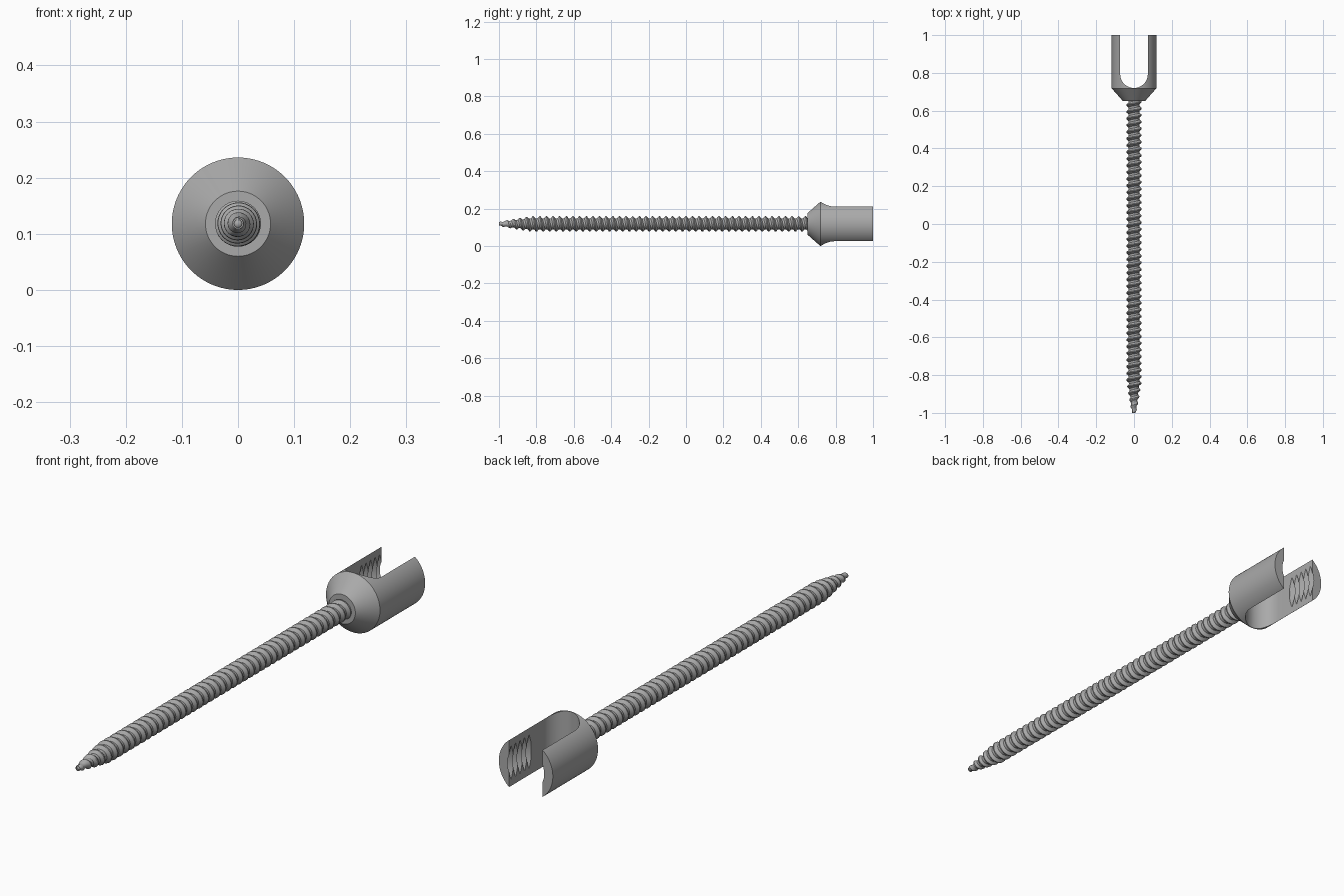
import bpy, bmesh, math
from mathutils import Matrix

AXIS_Z = 0.118          # height of the screw axis
SLOT = 0.073            # half width of the rod slot

cube = bpy.data.objects.get("Cube")
if cube:
    bpy.data.objects.remove(cube)

steel = bpy.data.materials.new("grey_steel")
steel.use_nodes = True
GREY = (0.4, 0.4, 0.4, 1)
steel.diffuse_color = GREY
steel.node_tree.nodes["Principled BSDF"].inputs["Base Color"].default_value = GREY


def finish(bm, name):
    bmesh.ops.recalc_face_normals(bm, faces=bm.faces)
    mesh = bpy.data.meshes.new(name)
    bm.to_mesh(mesh)
    bm.free()
    mesh.materials.append(steel)
    obj = bpy.data.objects.new(name, mesh)
    bpy.context.collection.objects.link(obj)
    return obj


def select(obj):
    bpy.ops.object.select_all(action="DESELECT")
    obj.select_set(True)
    bpy.context.view_layer.objects.active = obj


def smooth(obj):
    select(obj)
    bpy.ops.object.shade_smooth_by_angle(angle=math.radians(30))


def lathe(name, profile, sides=96):
    """Closed solid turned around the screw axis from (radius, y) pairs."""
    bm = bmesh.new()
    rings = []
    for r, y in profile:
        angles = [math.tau * i / sides for i in range(sides)]
        rings.append([bm.verts.new((r * math.sin(a), y, AXIS_Z + r * math.cos(a))) for a in angles])
    for a, b in zip(rings, rings[1:]):
        for i in range(sides):
            k = (i + 1) % sides
            bm.faces.new((a[i], a[k], b[k], b[i]))
    bm.faces.new(rings[0])
    bm.faces.new(rings[-1])
    return finish(bm, name)


def cut(obj, cutter):
    mod = obj.modifiers.new("cut", "BOOLEAN")
    mod.operation = "DIFFERENCE"
    mod.solver = "EXACT"
    mod.object = cutter
    select(obj)
    bpy.ops.object.modifier_apply(modifier=mod.name)
    bpy.data.objects.remove(cutter)


# Tulip head: cone and cylinder
head = lathe("tulip_head", [(0.058, 0.65), (0.118, 0.718), (0.118, 1.0)])

# Rod slot: round-bottomed channel running through the head along z
bm = bmesh.new()
outline = [(SLOT, 1.1), (-SLOT, 1.1)]
for i in range(33):
    a = math.pi * (1 + i / 32)
    outline.append((SLOT * math.cos(a), 0.793 + SLOT * math.sin(a)))
face = bm.faces.new([bm.verts.new((x, y, -0.1)) for x, y in outline])
side = bmesh.ops.extrude_face_region(bm, geom=[face])["geom"]
bmesh.ops.translate(bm, vec=(0, 0, 0.5), verts=[v for v in side if isinstance(v, bmesh.types.BMVert)])
cut(head, finish(bm, "slot_cutter"))

# Internal set-screw thread: V grooves inside both prongs
grooves, pitch = [], 0.028
for i in range(5):
    y = 0.862 + i * pitch
    grooves += [(0.077, y), (0.1, y + pitch / 2)]
grooves += [(0.077, 1.002), (0.077, 1.05)]
cut(head, lathe("thread_cutter", grooves))
smooth(head)

# Threaded shank: a thread profile swept along a helix, tapering to the tip
PITCH, SIDES, START, END = 0.0355, 32, -1.0, 0.66
CORE, CREST = 0.029, 0.041
section = [(0.0, CORE), (0.3, CORE), (0.58, CREST), (0.72, CREST)]


def taper(y):
    t = min(1, max(0, (y - START) / 0.17))
    return 0.24 + 0.76 * t ** 0.8


steps = int((END - START) / PITCH + 3) * SIDES
bm = bmesh.new()
grid = []
for i in range(steps):
    a = math.tau * i / SIDES
    row = []
    for offset, radius in section:
        y = START + PITCH * (i / SIDES + offset - 1.5)
        y = min(END, max(START, y))
        r = radius * taper(y)
        row.append(bm.verts.new((r * math.sin(a), y, AXIS_Z + r * math.cos(a))))
    grid.append(row)
for i in range(steps - SIDES - 1):
    lower = grid[i] + [grid[i + SIDES][0]]
    upper = grid[i + 1] + [grid[i + SIDES + 1][0]]
    for j in range(len(section)):
        bm.faces.new((lower[j], upper[j], upper[j + 1], lower[j + 1]))
bmesh.ops.remove_doubles(bm, verts=bm.verts, dist=0.00001)
bmesh.ops.dissolve_degenerate(bm, edges=bm.edges, dist=0.00001)
smooth(finish(bm, "threaded_shank"))

# Rounded point closing the shank
bm = bmesh.new()
bmesh.ops.create_uvsphere(bm, u_segments=24, v_segments=12, radius=0.0095,
                          matrix=Matrix.Translation((0, -0.9905, AXIS_Z)))
smooth(finish(bm, "screw_point"))
